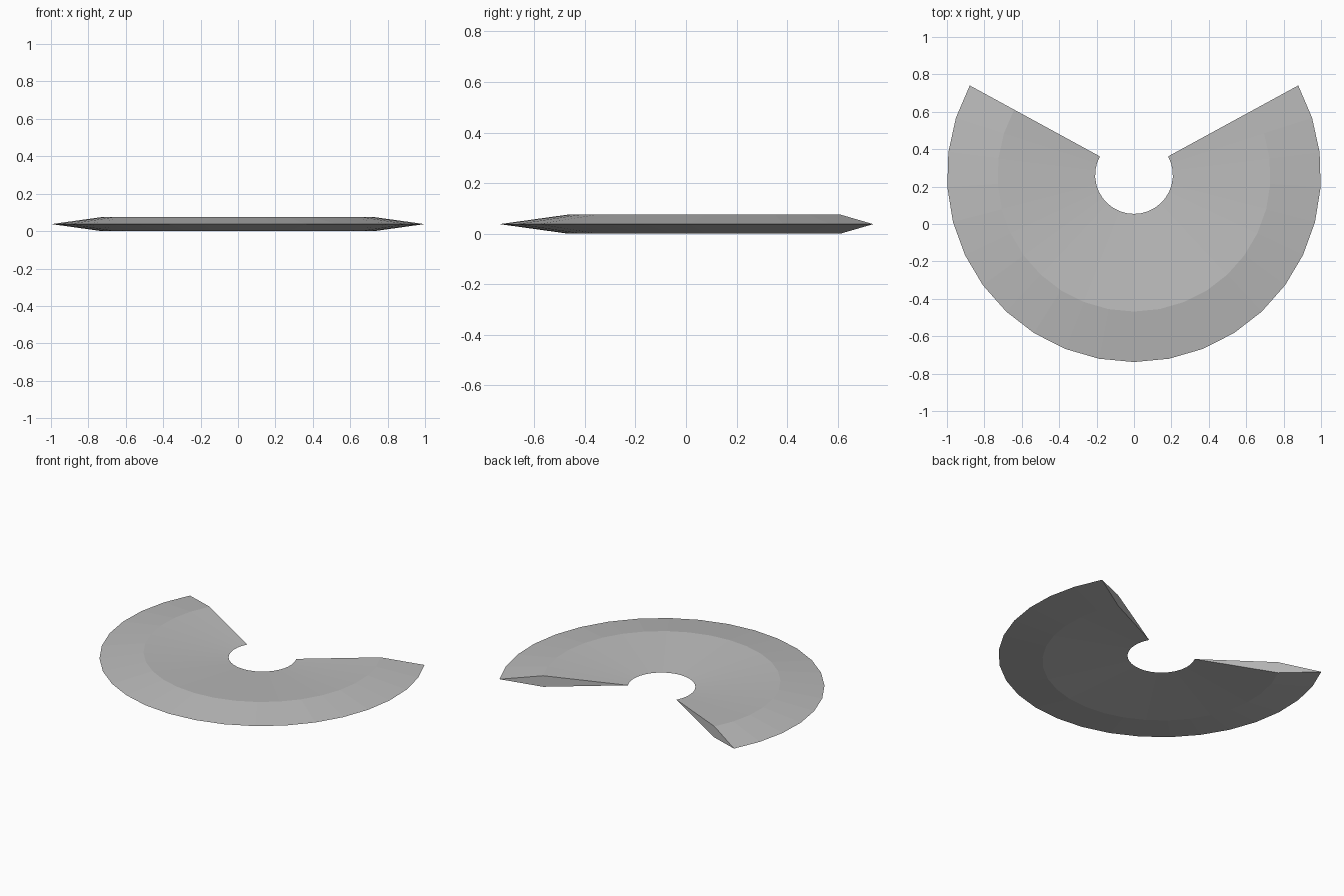
import bpy
import bmesh
from math import radians, cos, sin

cube = bpy.data.objects.get("Cube")
if cube:
    bpy.data.objects.remove(cube, do_unlink=True)

# Plain grey metal
grey = bpy.data.materials.new("grey_metal")
grey.use_nodes = True
colour = (0.5, 0.5, 0.5, 1)
grey.diffuse_color = colour
grey.node_tree.nodes["Principled BSDF"].inputs["Base Color"].default_value = colour

CENTRE_Y = 0.262
MID_Z = 0.0375
START = radians(-208.6)
SWEEP = radians(237.2)
SEGMENTS = 22

# Diamond cross-section (radius, height): inner edge, ridge below, outer edge, ridge above
profile = [(0.208, MID_Z), (0.73, 0), (1.0, MID_Z), (0.73, 2 * MID_Z)]

# Open ring blade: sweep the cross-section around the centre and cap both ends
bm = bmesh.new()
rings = []
for i in range(SEGMENTS + 1):
    a = START + SWEEP * i / SEGMENTS
    rings.append([bm.verts.new((r * cos(a), CENTRE_Y + r * sin(a), z)) for r, z in profile])
for near, far in zip(rings, rings[1:]):
    for j in range(4):
        k = (j + 1) % 4
        bm.faces.new((near[j], near[k], far[k], far[j]))
bm.faces.new(rings[0])
bm.faces.new(rings[-1])
bmesh.ops.recalc_face_normals(bm, faces=bm.faces)

mesh = bpy.data.meshes.new("crescent_blade")
bm.to_mesh(mesh)
bm.free()
mesh.materials.append(grey)
blade = bpy.data.objects.new("crescent_blade", mesh)
bpy.context.collection.objects.link(blade)
